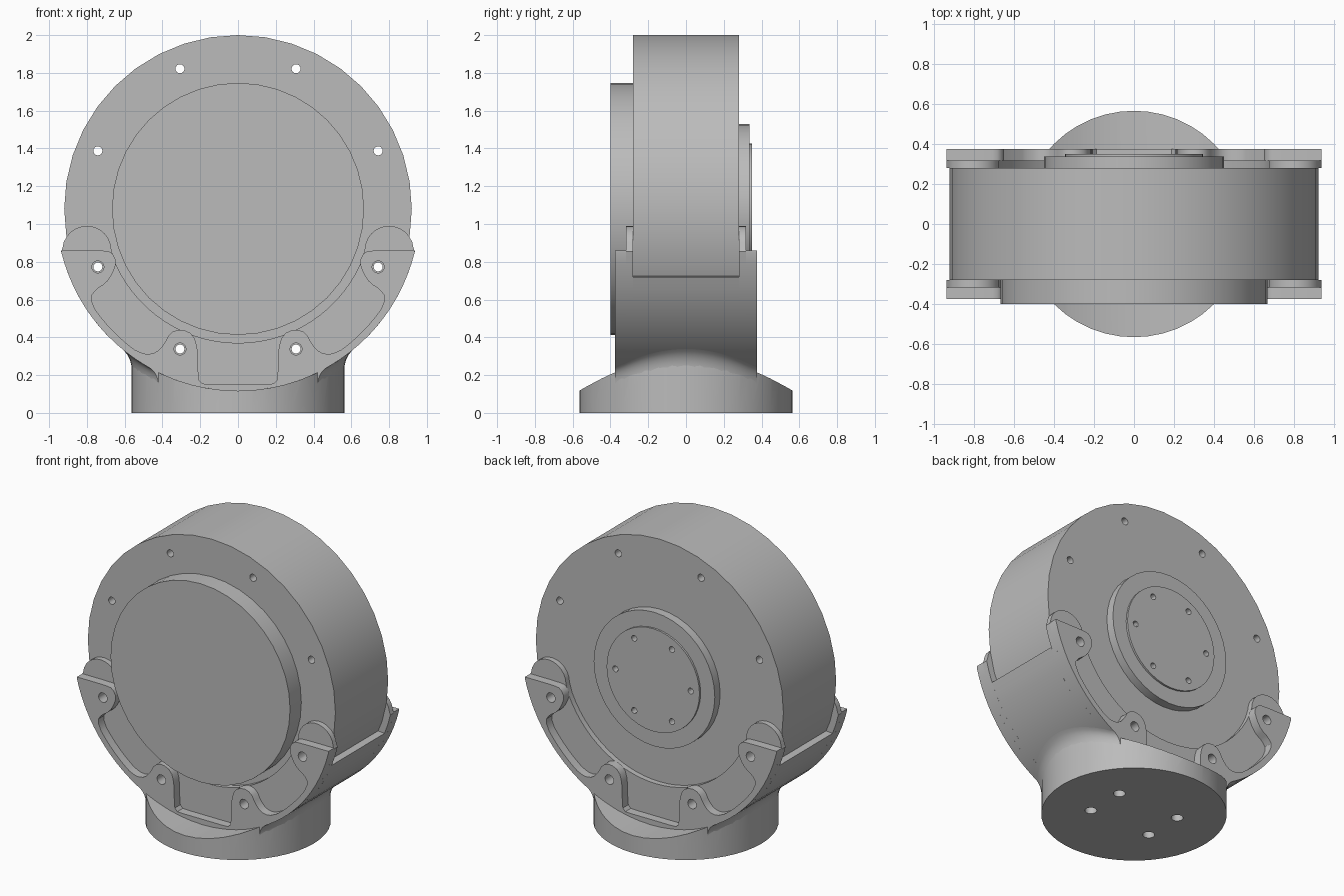
import bpy, bmesh, math
from mathutils import Matrix, Vector

if "Cube" in bpy.data.objects:
    bpy.data.objects.remove(bpy.data.objects["Cube"])

AXIS_Z = 1.08        # height of the drum axis
DRUM_R = 0.92
CRADLE_R = 0.963
BASE_R = 0.565
BOLT_R = 0.803
FACE, FLOOR, RIM = 0.28, 0.317, 0.375   # y levels: drum face, pocket floor, rim

grey = bpy.data.materials.new("satin_grey")
grey.use_nodes = True
COLOUR = (0.5, 0.5, 0.5, 1)
grey.diffuse_color = COLOUR
grey.node_tree.nodes["Principled BSDF"].inputs["Base Color"].default_value = COLOUR


def finish(name, bm):
    """Turn a bmesh into a named, shaded object."""
    bmesh.ops.recalc_face_normals(bm, faces=bm.faces)
    mesh = bpy.data.meshes.new(name)
    bm.to_mesh(mesh)
    bm.free()
    mesh.materials.append(grey)
    obj = bpy.data.objects.new(name, mesh)
    bpy.context.collection.objects.link(obj)
    return obj


def add_cylinder(bm, x, z, r, y0, y1, sides):
    """Cylinder lying along y."""
    m = Matrix.Translation((x, (y0 + y1) / 2, z)) @ Matrix.Rotation(math.pi / 2, 4, "X")
    bmesh.ops.create_cone(bm, cap_ends=True, segments=sides, radius1=r, radius2=r,
                          depth=abs(y1 - y0), matrix=m)


def disc(name, r, y0, y1, sides=40):
    bm = bmesh.new()
    add_cylinder(bm, 0, AXIS_Z, r, y0, y1, sides)
    return finish(name, bm)


def prism(name, outline, y0, y1):
    """Extrude an x-z outline along y."""
    bm = bmesh.new()
    face = bm.faces.new([bm.verts.new((x, y0, z)) for x, z in outline])
    out = bmesh.ops.extrude_face_region(bm, geom=[face])
    moved = [v for v in out["geom"] if isinstance(v, bmesh.types.BMVert)]
    bmesh.ops.translate(bm, verts=moved, vec=(0, y1 - y0, 0))
    return finish(name, bm)


def arc(cx, cz, r, a0, a1, n):
    steps = [math.radians(a0 + (a1 - a0) * i / n) for i in range(n + 1)]
    return [(cx + r * math.cos(a), cz + r * math.sin(a)) for a in steps]


def rounded(points):
    """One corner-cutting pass, keeping both end points."""
    out = [points[0]]
    for (ax, az), (bx, bz) in zip(points, points[1:]):
        out += [(ax * .75 + bx * .25, az * .75 + bz * .25),
                (ax * .25 + bx * .75, az * .25 + bz * .75)]
    return out + [points[-1]]


def cut(obj, cutter):
    mod = obj.modifiers.new("cut", "BOOLEAN")
    mod.operation, mod.solver, mod.object = "DIFFERENCE", "EXACT", cutter
    bpy.context.view_layer.objects.active = obj
    bpy.ops.object.modifier_apply(modifier=mod.name)


def discard(obj):
    bpy.data.objects.remove(obj)


def ring_points(r, count, offset):
    return [(r * math.cos(math.radians(offset + 360 * i / count)),
             AXIS_Z + r * math.sin(math.radians(offset + 360 * i / count)))
            for i in range(count)]


# Drum with front cover and stepped rear flange
drum = disc("drum", DRUM_R, -FACE, FACE)
front_cover = disc("front_cover", 0.667, -0.4, -FACE)
rear_flange = disc("rear_flange", 0.45, FACE, 0.337)
rear_hub = disc("rear_hub", 0.345, 0.337, 0.35)

# Cradle band under the drum
band = prism("cradle_band",
             arc(0, AXIS_Z, CRADLE_R, -22, -158, 32) + arc(0, AXIS_Z, DRUM_R - .01, -157, -23, 32),
             -FACE, FACE)

# Cradle cheek: thin plate with rounded ears
ear = arc(0.8, 0.86, 0.13, 180, 5, 12)
half = arc(0, AXIS_Z, 0.71, -90, -24, 14) + ear + arc(0, AXIS_Z, CRADLE_R, -13.5, -90, 20)
cheek = half[:-1] + [(-x, z) for x, z in reversed(half[1:])]

# Raised rim with bosses around the bolts, pockets between them
boss_edge = rounded([(0.138, .153), (0.205, .155), (0.212, .23), (0.212, .333), (0.235, .415),
                     (0.3, .445), (0.36, .425), (0.39, .365), (0.43, .32), (0.487, .308),
                     (0.545, .333)])
wall = arc(0, AXIS_Z, 0.925, -53, -36, 6)
top_edge = rounded([(0.755, .545), (0.783, .61), (0.75, .655), (0.7, .685), (0.665, .735),
                    (0.642, .80), (0.67, .853), (0.72, .86), (0.935, .86)])
half = [(0, .153)] + boss_edge + wall[:-1] + top_edge + arc(0, AXIS_Z, CRADLE_R, -14, -90, 20)
rim = half[:-1] + [(-x, z) for x, z in reversed(half[1:])]
rim = rim[:-1] + [rim[-1]]

cradle_parts = []
for side, s in (("front", -1), ("rear", 1)):
    cradle_parts.append(prism(side + "_cheek", cheek, s * FACE, s * FLOOR))
    cradle_parts.append(prism(side + "_rim", rim, s * FLOOR, s * RIM))

# Through holes: fine in the drum, wider in the cradle
for targets, radius in (([drum], 0.024), (cradle_parts, 0.032)):
    bm = bmesh.new()
    for x, z in ring_points(BOLT_R, 8, 22.5):
        add_cylinder(bm, x, z, radius, -0.6, 0.6, 16)
    drill = finish("bolt_drill", bm)
    for part in targets:
        cut(part, drill)
    discard(drill)

# Blind holes in the rear hub
bm = bmesh.new()
for x, z in ring_points(0.28, 6, 0):
    add_cylinder(bm, x, z, 0.02, 0.29, 0.5, 12)
drill = finish("hub_drill", bm)
cut(rear_hub, drill)
cut(rear_flange, drill)
discard(drill)

# Round foot, scooped on top to seat the cradle, drilled underneath
bm = bmesh.new()
bmesh.ops.create_cone(bm, cap_ends=True, segments=48, radius1=BASE_R, radius2=BASE_R,
                      depth=0.4, matrix=Matrix.Translation((0, 0, 0.2)))
foot = finish("foot", bm)
scoop = disc("scoop", CRADLE_R, -1, 1, 72)
cut(foot, scoop)
discard(scoop)
bm = bmesh.new()
for x in (-0.23, 0.23):
    for y in (-0.135, 0.135):
        bmesh.ops.create_cone(bm, cap_ends=True, segments=16, radius1=0.037, radius2=0.037,
                              depth=0.2, matrix=Matrix.Translation((x, y, -0.02)))
drill = finish("foot_drill", bm)
cut(foot, drill)
discard(drill)


# Fillets blending the foot into the cradle on both sides
def cradle_z(x):
    return AXIS_Z - math.sqrt(CRADLE_R ** 2 - x * x)


for name, s in (("left_fillet", 1), ("right_fillet", -1)):
    bm = bmesh.new()
    rows = []
    for i in range(17):
        y = RIM * (i / 8 - 1)
        x = math.sqrt(BASE_R ** 2 - y * y)
        a = Vector((x - 0.003, cradle_z(x) - 0.075))
        b = Vector((x, cradle_z(x)))
        c = Vector((x + 0.05, cradle_z(x + 0.05)))
        curve = [a * (1 - t) ** 2 + b * 2 * t * (1 - t) + c * t * t
                 for t in (k / 6 for k in range(7))]
        rows.append([bm.verts.new((s * p.x, y, p.y)) for p in curve + [b + Vector((-.02, .02))]])
    for r0, r1 in zip(rows, rows[1:]):
        for k in range(len(r0)):
            n = (k + 1) % len(r0)
            bm.faces.new((r0[k], r0[n], r1[n], r1[k]))
    bm.faces.new(rows[0])
    bm.faces.new(rows[-1])
    finish(name, bm)

# Smooth round surfaces, keep hard edges
for obj in bpy.context.collection.objects:
    if obj.type == "MESH" and grey.name in obj.data.materials:
        bpy.ops.object.select_all(action="DESELECT")
        obj.select_set(True)
        bpy.context.view_layer.objects.active = obj
        bpy.ops.object.shade_smooth_by_angle(angle=math.radians(30))
